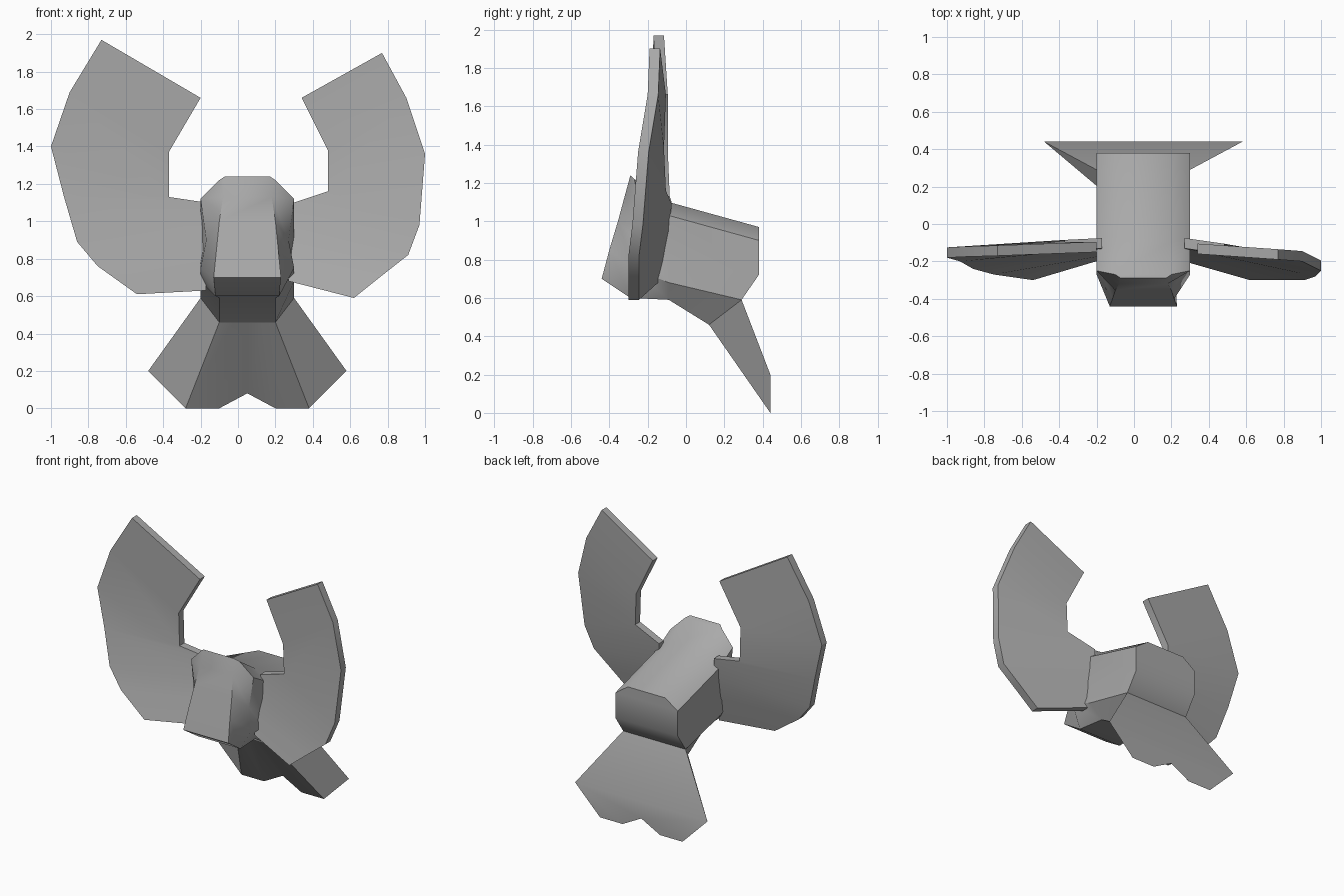
import bpy, bmesh, math

cube = bpy.data.objects.get("Cube")
if cube:
    bpy.data.objects.remove(cube, do_unlink=True)

grey = bpy.data.materials.new("plain_grey")
grey.use_nodes = True
grey.diffuse_color = (0.4, 0.4, 0.4, 1)
for node in grey.node_tree.nodes:
    if node.type == 'BSDF_PRINCIPLED':
        node.inputs["Base Color"].default_value = grey.diffuse_color

CENTRE = 0.05  # middle of the body in x


def loft(name, rings, angle):
    """Skin closed rings of points and cap both ends."""
    bm = bmesh.new()
    loops = [[bm.verts.new(p) for p in ring] for ring in rings]
    n = len(loops[0])
    for a, b in zip(loops, loops[1:]):
        for i in range(n):
            j = (i + 1) % n
            bm.faces.new((a[i], a[j], b[j], b[i]))
    for cap in (loops[0], loops[-1]):
        if n % 2:
            bm.faces.new(cap)
        else:
            # mirrored rings are capped level by level
            for i in range(n // 2 - 1):
                bm.faces.new((cap[i], cap[i + 1], cap[n - 2 - i], cap[n - 1 - i]))
    bmesh.ops.recalc_face_normals(bm, faces=bm.faces)
    mesh = bpy.data.meshes.new(name)
    bm.to_mesh(mesh)
    bm.free()
    mesh.materials.append(grey)
    for face in mesh.polygons:
        face.use_smooth = True
    mesh.set_sharp_from_angle(angle=math.radians(angle))
    obj = bpy.data.objects.new(name, mesh)
    bpy.context.scene.collection.objects.link(obj)


def mirrored(half):
    """Close a half ring given as (half width, y, z)."""
    right = [(CENTRE + w, y, z) for w, y, z in half]
    left = [(CENTRE - w, y, z) for w, y, z in reversed(half)]
    return right + left


# Body: face wedge, collar, chest, rump; each from top to belly
body = [
    [(.12, -.29, 1.24), (.13, -.32, 1.13), (.15, -.355, 1.0), (.165, -.4, .85), (.18, -.44, .7)],
    [(.15, -.27, 1.22), (.25, -.25, 1.12), (.22, -.26, .9), (.25, -.27, .75), (.17, -.29, .6)],
    [(.15, -.09, 1.1), (.25, -.09, 1.03), (.25, -.09, .8), (.25, -.09, .68), (.15, -.09, .59)],
    [(.15, .38, .97), (.25, .38, .9), (.25, .38, .72), (.25, .29, .59), (.15, .12, .46)],
]
loft("body", [mirrored(half) for half in body], 35)

# Tail: flares from the rump to a notched upright edge
tail_root = [(.25, .29, .59), (.15, .12, .46), (.08, .12, .46)]
tail_end = [(.53, .44, .2), (.33, .44, 0), (.15, .44, 0)]


def with_middle(half, middle):
    ring = mirrored(half)
    return ring[:3] + [(CENTRE, *middle)] + ring[3:]


loft("tail", [with_middle(tail_root, (.12, .46)), with_middle(tail_end, (.44, .08))], 40)


def wing(name, pairs, thickness):
    """Sweep a slab through pairs of inner and outer front points."""
    rings = []
    for inner, outer in pairs:
        back = [(x, y + thickness, z) for x, y, z in (outer, inner)]
        rings.append([inner, outer] + back)
    loft(name, rings, 32)


# Wings: from the low root round to the raised tip
wing("right_wing", [
    ((-.17, -.19, .63), (-.54, -.3, .61)),
    ((-.17, -.17, .8), (-.75, -.27, .76)),
    ((-.17, -.14, .95), (-.86, -.24, .89)),
    ((-.17, -.13, 1.1), (-.93, -.2, 1.13)),
    ((-.37, -.14, 1.13), (-1, -.18, 1.4)),
    ((-.37, -.15, 1.37), (-.9, -.175, 1.69)),
    ((-.2, -.15, 1.66), (-.73, -.17, 1.97)),
], .055)
wing("left_wing", [
    ((.27, -.2, .68), (.62, -.3, .59)),
    ((.27, -.17, .8), (.77, -.3, .71)),
    ((.27, -.14, .95), (.91, -.3, .82)),
    ((.27, -.13, 1.09), (.97, -.28, .98)),
    ((.48, -.16, 1.16), (1, -.25, 1.36)),
    ((.48, -.17, 1.38), (.9, -.2, 1.66)),
    ((.34, -.16, 1.66), (.77, -.19, 1.9)),
], .055)
